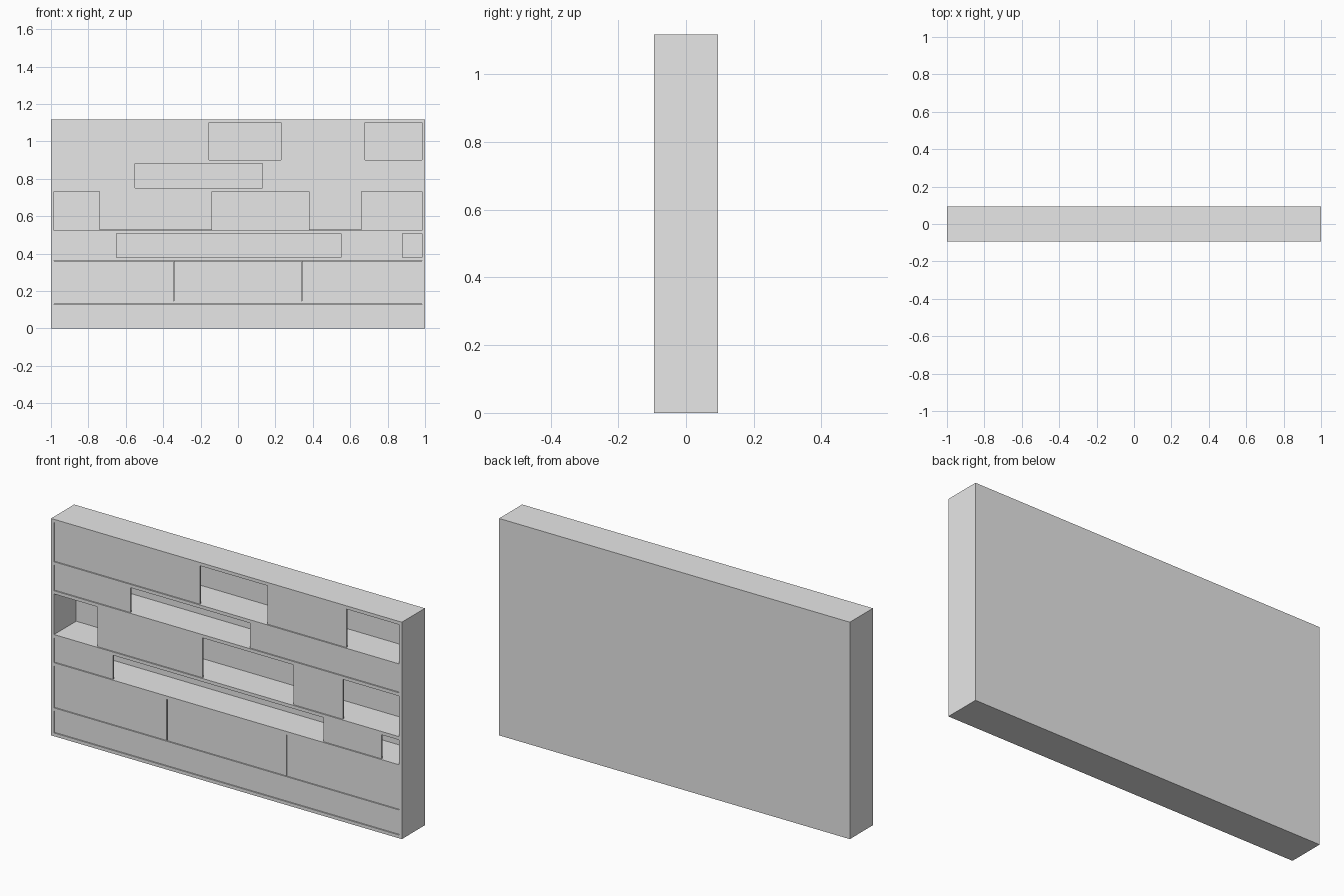
import bpy

cube = bpy.data.objects.get("Cube")
if cube:
    bpy.data.objects.remove(cube, do_unlink=True)

grey = bpy.data.materials.new("light_grey")
grey.use_nodes = True
grey.diffuse_color = (0.8, 0.8, 0.8, 1)
grey.node_tree.nodes["Principled BSDF"].inputs["Base Color"].default_value = (0.8, 0.8, 0.8, 1)

HALF_W, HALF_D, HEIGHT = 1.0, 0.094, 1.118
BOARD = 0.017       # carcass board thickness
BACK = 0.008        # back panel thickness
RECESS = 0.005      # doors sit just behind the front edge
DOOR = 0.008
GAP = 0.002
INNER = HALF_W - BOARD


def box(name, x0, x1, y0, y1, z0, z1):
    """Add a box spanning the given limits."""
    bpy.ops.mesh.primitive_cube_add(size=1, location=((x0 + x1) / 2, (y0 + y1) / 2, (z0 + z1) / 2))
    obj = bpy.context.object
    obj.name = name
    obj.scale = (x1 - x0, y1 - y0, z1 - z0)
    bpy.ops.object.transform_apply(location=False, rotation=False, scale=True)
    obj.data.materials.append(grey)
    return obj


# Carcass: sides, top, bottom and back
inner_back = HALF_D - BACK
box("right_side", -HALF_W, -INNER, -HALF_D, HALF_D, 0, HEIGHT)
box("left_side", INNER, HALF_W, -HALF_D, HALF_D, 0, HEIGHT)
box("bottom_board", -INNER, INNER, -HALF_D, HALF_D, 0, BOARD)
box("top_board", -INNER, INNER, -HALF_D, HALF_D, HEIGHT - BOARD, HEIGHT)
box("back_panel", -INNER, INNER, inner_back, HALF_D, BOARD, HEIGHT - BOARD)

# Shelves, listed by the height of their underside
shelves = [0.129, 0.362, 0.507, 0.733, 0.882]
for i, z in enumerate(shelves):
    box(f"shelf_{i + 1}", -INNER, INNER, -HALF_D, inner_back, z, z + BOARD)

# Doors in each row from the bottom up, as spans along x
rows = [
    [(-INNER, INNER)],
    [(-INNER, -0.345), (-0.341, 0.339), (0.343, INNER)],
    [(-INNER, -0.65), (0.55, 0.88)],
    [(-0.74, -0.14), (0.38, 0.66)],
    [(-INNER, -0.55), (0.13, INNER)],
    [(-INNER, -0.155), (0.23, 0.68)],
]
floors = [BOARD] + [z + BOARD for z in shelves]
ceilings = shelves + [HEIGHT - BOARD]
front = -HALF_D + RECESS
for r, (spans, low, high) in enumerate(zip(rows, floors, ceilings)):
    for d, (x0, x1) in enumerate(spans):
        box(f"door_row{r + 1}_{d + 1}", x0, x1, front, front + DOOR, low + GAP / 2, high - GAP / 2)
